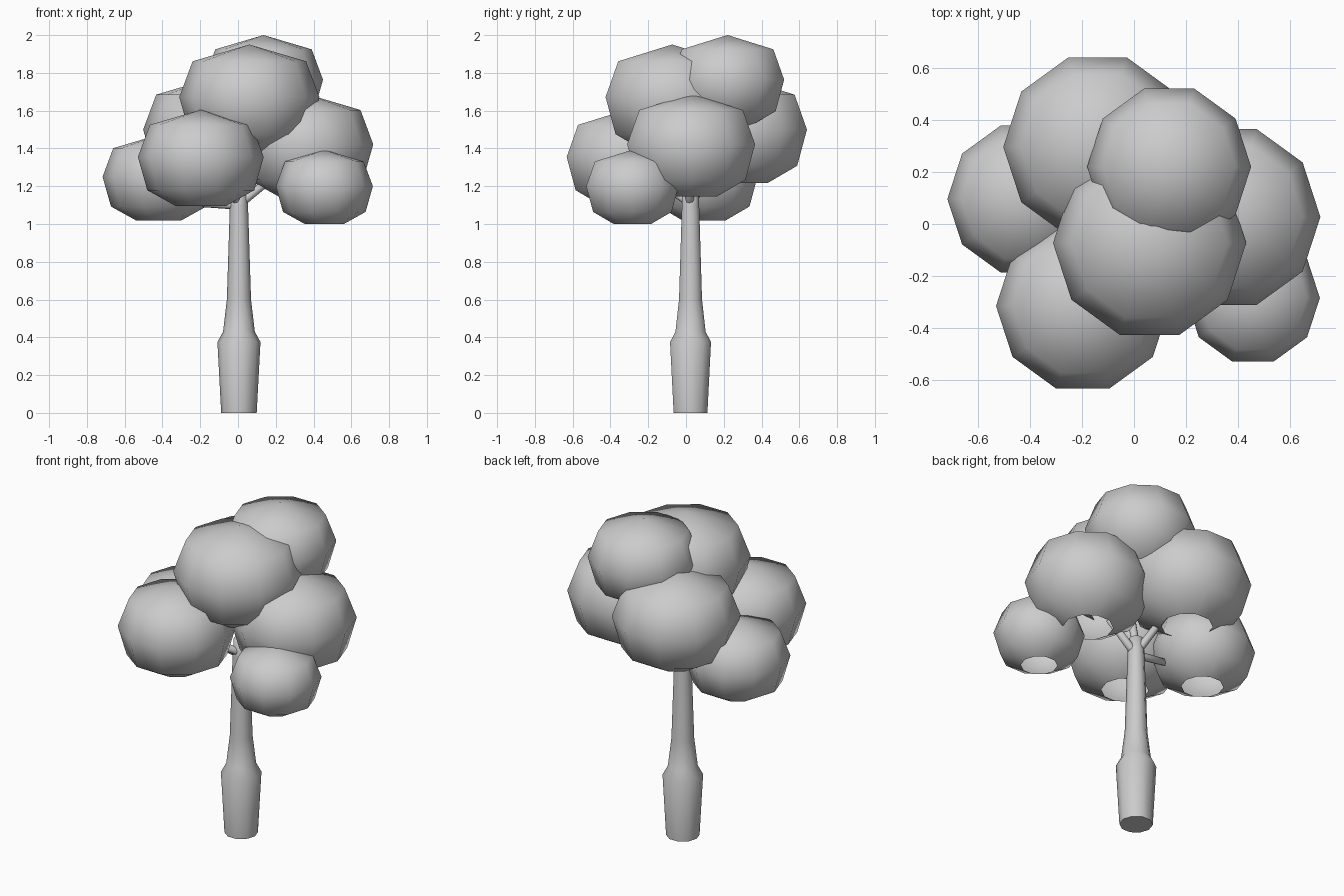
import bpy
import bmesh
import math
from mathutils import Vector

cube = bpy.data.objects.get("Cube")
if cube:
    bpy.data.objects.remove(cube)

GREY = (0.6, 0.6, 0.6, 1.0)
grey = bpy.data.materials.new("plain_grey")
grey.use_nodes = True
grey.diffuse_color = GREY
grey.node_tree.nodes["Principled BSDF"].inputs["Base Color"].default_value = GREY


def lathe(name, profile, sides, location, scale=1.0, cap_bottom=False):
    """Spin a (radius, height) profile, top to bottom; radius 0 makes a pole."""
    bm = bmesh.new()
    rings = []
    for radius, height in profile:
        count = sides if radius > 0 else 1
        rings.append([
            bm.verts.new((radius * math.cos(math.tau * i / sides),
                          radius * math.sin(math.tau * i / sides), height))
            for i in range(count)])
    for upper, lower in zip(rings, rings[1:]):
        for i in range(sides):
            j = (i + 1) % sides
            if len(upper) == 1:
                bm.faces.new((upper[0], lower[i], lower[j]))
            else:
                bm.faces.new((upper[i], lower[i], lower[j], upper[j]))
    if cap_bottom:
        bm.faces.new(rings[-1][::-1])
    mesh = bpy.data.meshes.new(name)
    bm.to_mesh(mesh)
    bm.free()
    mesh.materials.append(grey)
    mesh.shade_smooth()
    obj = bpy.data.objects.new(name, mesh)
    obj.location = location
    obj.scale = (scale, scale, scale)
    bpy.context.collection.objects.link(obj)
    return obj


# Trunk with a thick flared foot
trunk = lathe("trunk", [(0, 1.22), (0.042, 1.2), (0.048, 1.1), (0.064, 0.6),
                        (0.084, 0.43), (0.114, 0.375), (0.094, 0)],
              10, (0.005, 0.024, 0), cap_bottom=True)
for poly in trunk.data.polygons:
    if poly.normal.z < -0.9:
        poly.use_smooth = False

# Leaf clumps: flattened domes, open underneath
CLUMP = [(0, 0.75), (0.81, 0.51), (1, 0), (0.85, -0.53), (0.4, -0.78)]
clumps = {
    "crown_top_back": (0.135, 0.22, 1.764, 0.315),
    "crown_top_front": (0.06, -0.073, 1.672, 0.371),
    "crown_front": (-0.197, -0.315, 1.355, 0.333),
    "crown_low_right": (-0.42, 0.096, 1.25, 0.297),
    "crown_back": (-0.14, 0.296, 1.5, 0.362),
    "crown_left": (0.36, 0.027, 1.422, 0.356),
    "crown_small_left": (0.457, -0.284, 1.2, 0.257),
}
for name, (x, y, z, radius) in clumps.items():
    lathe(name, CLUMP, 10, (x, y, z), radius)

# Branches reaching from the trunk into the clumps
branches = {
    "branch_right": ((0, 0.024, 1.1), (-0.2, 0.05, 1.11)),
    "branch_left": ((0, 0.02, 1.1), (0.2, 0.02, 1.26)),
    "branch_back": ((0, 0.03, 1.12), (-0.08, 0.18, 1.32)),
    "branch_front": ((0, 0.01, 1.12), (-0.1, -0.14, 1.22)),
    "branch_top": ((0.005, 0.024, 1.15), (0.05, 0, 1.5)),
}
for name, (start, end) in branches.items():
    axis = Vector(end) - Vector(start)
    branch = lathe(name, [(0, axis.length), (0.02, axis.length), (0.024, 0)],
                   8, start)
    branch.rotation_euler = axis.to_track_quat("Z", "Y").to_euler()
